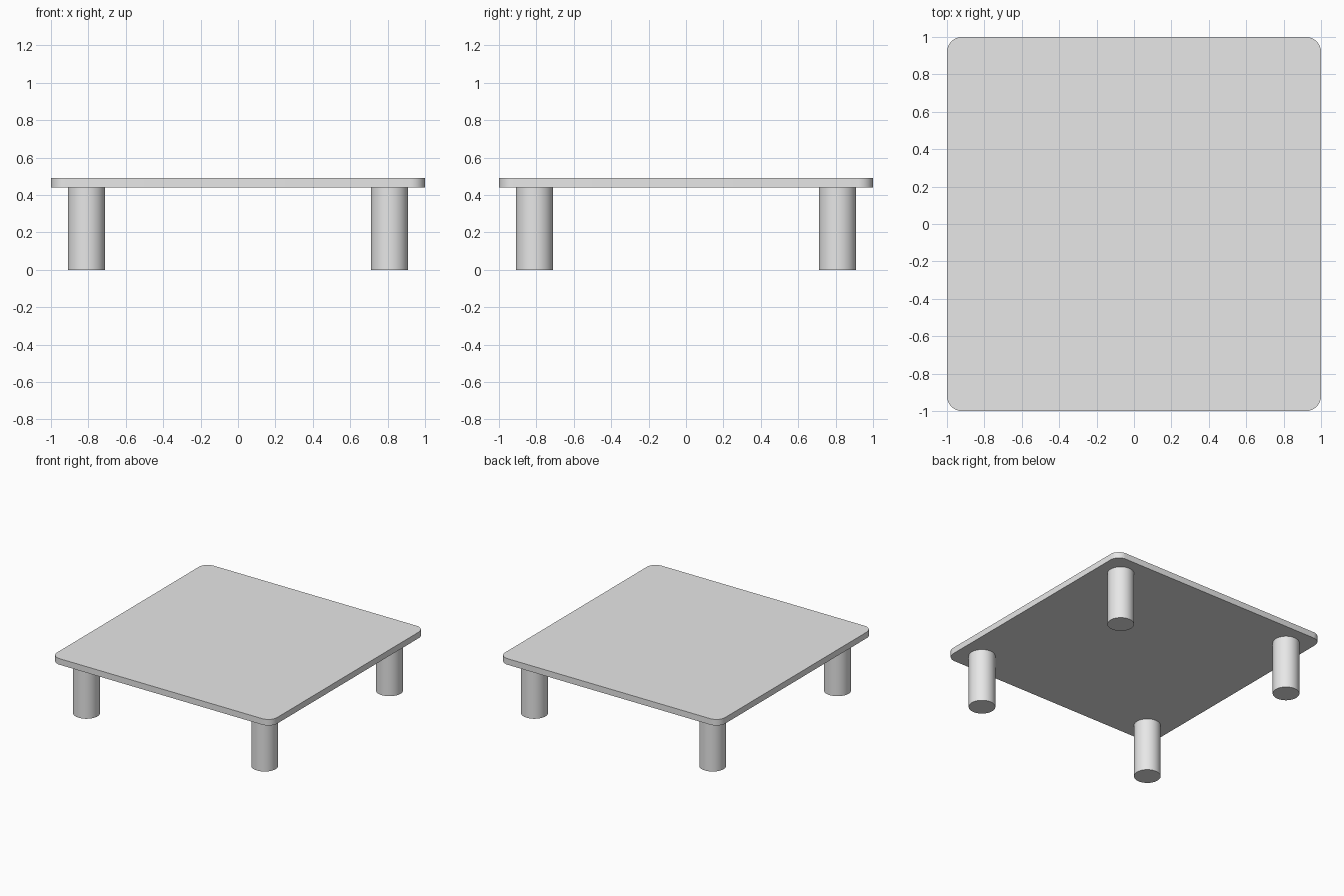
import bpy
import bmesh
import math

cube = bpy.data.objects.get("Cube")
if cube:
    bpy.data.objects.remove(cube, do_unlink=True)

GREY = (0.8, 0.8, 0.8, 1.0)
UNDERSIDE, TOP = 0.44, 0.49
CORNER_RADIUS = 0.08
LEG_RADIUS, LEG_OFFSET = 0.1, 0.81

grey = bpy.data.materials.new("light_grey")
grey.use_nodes = True
grey.diffuse_color = GREY
for node in grey.node_tree.nodes:
    if node.type == 'BSDF_PRINCIPLED':
        node.inputs["Base Color"].default_value = GREY


def finish(obj, name):
    """Name the part, colour it and smooth its rounded sides."""
    obj.name = name
    obj.data.name = name
    obj.data.materials.append(grey)
    bpy.ops.object.select_all(action='DESELECT')
    obj.select_set(True)
    bpy.context.view_layer.objects.active = obj
    bpy.ops.object.shade_smooth_by_angle(angle=math.radians(35))


# Table top: square slab with rounded vertical corners
bm = bmesh.new()
bmesh.ops.create_cube(bm, size=1)
bmesh.ops.scale(bm, vec=(2, 2, TOP - UNDERSIDE), verts=bm.verts)
bmesh.ops.translate(bm, vec=(0, 0, (TOP + UNDERSIDE) / 2), verts=bm.verts)
uprights = [e for e in bm.edges
            if abs(e.verts[0].co.z - e.verts[1].co.z) > 0.01]
bmesh.ops.bevel(bm, geom=uprights, offset=CORNER_RADIUS, segments=8,
                profile=0.5, affect='EDGES')
mesh = bpy.data.meshes.new("table_top")
bm.to_mesh(mesh)
bm.free()
table_top = bpy.data.objects.new("table_top", mesh)
bpy.context.collection.objects.link(table_top)
finish(table_top, "table_top")

# Legs: one round post near each corner
for side_x, x in (("right", -1), ("left", 1)):
    for side_y, y in (("front", -1), ("back", 1)):
        bpy.ops.mesh.primitive_cylinder_add(
            vertices=48, radius=LEG_RADIUS, depth=UNDERSIDE,
            location=(x * LEG_OFFSET, y * LEG_OFFSET, UNDERSIDE / 2))
        finish(bpy.context.object, f"{side_y}_{side_x}_leg")
